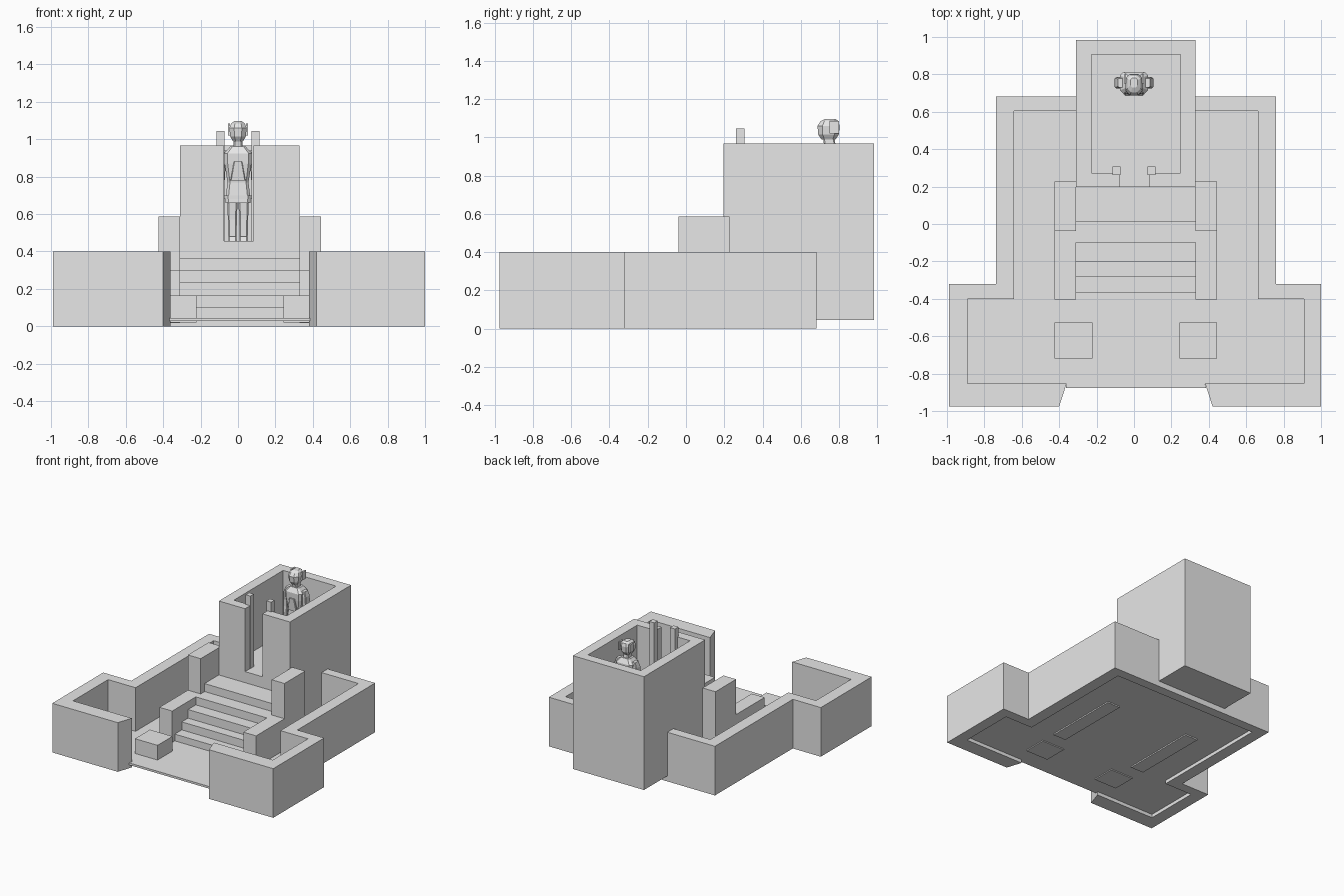
import bpy, bmesh
from mathutils import Vector

if "Cube" in bpy.data.objects:
    bpy.data.objects.remove(bpy.data.objects["Cube"], do_unlink=True)

stone = bpy.data.materials.new("plain_grey")
stone.use_nodes = True
GREY = (0.8, 0.8, 0.8, 1)
stone.diffuse_color = GREY
stone.node_tree.nodes["Principled BSDF"].inputs["Base Color"].default_value = GREY

CX = 0.01   # symmetry line of the building


def finish(name, bm):
    bmesh.ops.recalc_face_normals(bm, faces=bm.faces)
    mesh = bpy.data.meshes.new(name)
    bm.to_mesh(mesh)
    bm.free()
    mesh.materials.append(stone)
    obj = bpy.data.objects.new(name, mesh)
    bpy.context.collection.objects.link(obj)
    return obj


def prism(name, outline, lo, hi, axis="z"):
    """Extrude a closed outline along z (xy outline) or x (yz outline)."""
    bm = bmesh.new()
    place = (lambda a, b: (a, b, lo)) if axis == "z" else (lambda a, b: (lo, a, b))
    face = bm.faces.new([bm.verts.new(place(a, b)) for a, b in outline])
    new = bmesh.ops.extrude_face_region(bm, geom=[face])["geom"]
    move = Vector((0, 0, hi - lo)) if axis == "z" else Vector((hi - lo, 0, 0))
    bmesh.ops.translate(bm, vec=move, verts=[v for v in new if isinstance(v, bmesh.types.BMVert)])
    return finish(name, bm)


def box(name, x, y, z):
    return prism(name, [(x[0], y[0]), (x[1], y[0]), (x[1], y[1]), (x[0], y[1])], *z)


def loft(name, rings, cut=0.3):
    """Skin chamfered rectangles given as (x, y, z, half width, half depth)."""
    bm = bmesh.new()
    loops = []
    for x, y, z, w, d in rings:
        c = cut * min(w, d)
        corner = [(w, c - d), (w, d - c), (w - c, d), (c - w, d),
                  (-w, d - c), (-w, c - d), (c - w, -d), (w - c, -d)]
        loops.append([bm.verts.new((x + a, y + b, z)) for a, b in corner])
    for low, high in zip(loops, loops[1:]):
        for i in range(8):
            j = (i + 1) % 8
            bm.faces.new((low[i], low[j], high[j], high[i]))
    bm.faces.new(loops[0])
    bm.faces.new(loops[-1])
    return finish(name, bm)


def mirrored(half):
    """Close a left-hand half outline across the symmetry line."""
    return [(CX - a, b) for a, b in half] + [(CX + a, b) for a, b in reversed(half)]


# Courtyard wall with a flared entrance
outer = [(0.41, -0.975), (1.0, -0.975), (1.0, -0.32), (0.748, -0.32), (0.748, 0.682)]
inner = [(0.37, -0.852), (0.9, -0.852), (0.9, -0.40), (0.652, -0.40), (0.652, 0.604)]


def side(points, s):
    # the wings end at the overall width on both sides
    return [(max(-1, min(1, CX + s * a)), b) for a, b in points]


wall = side(outer, -1) + side(outer[::-1], 1) + side(inner, 1) + side(inner[::-1], -1)
prism("courtyard_wall", wall, 0, 0.4)

# Courtyard floor
prism("courtyard_floor", mirrored([(0.375, -0.878)] + inner), 0.028, 0.045)

# Keep tower, hollowed out with an open doorway
keep = box("keep_tower", (CX - 0.32, CX + 0.32), (0.197, 0.983), (0.045, 0.967))
room = mirrored([(0.078, 0.1), (0.078, 0.273), (0.238, 0.273), (0.238, 0.907)])
room = [(a - 0.006 if abs(a - CX) < 0.1 else a, b) for a, b in room]
cutter = prism("keep_cutter", room, 0.455, 1.2)
cutter.hide_render = True
cutter.hide_viewport = True
cutter.display_type = "WIRE"
hollow = keep.modifiers.new("hollow", "BOOLEAN")
hollow.operation = "DIFFERENCE"
hollow.solver = "EXACT"
hollow.object = cutter
bpy.context.view_layer.objects.active = keep
bpy.ops.object.modifier_apply(modifier="hollow")
bpy.data.objects.remove(cutter, do_unlink=True)

# Staircase from one stepped profile
fronts = [-0.37, -0.28, -0.20, -0.10, 0.013]
heights = [0.10, 0.165, 0.235, 0.30, 0.365]
profile = [(0.2, 0.03), (fronts[0], 0.03)]
for i, (y, z) in enumerate(zip(fronts, heights)):
    profile.append((y, z))
    profile.append((fronts[i + 1] if i < 4 else 0.2, z))
prism("staircase", profile, CX - 0.32, CX + 0.32, axis="x")

for name, s in (("right", -1), ("left", 1)):
    def span(a, b, c=CX):
        return tuple(sorted((c + s * a, c + s * b)))

    # Stair cheeks: low front, tall pier behind
    cheek = [(-0.403, 0.018), (0.228, 0.018), (0.228, 0.587), (-0.038, 0.587),
             (-0.038, 0.30), (-0.403, 0.30)]
    prism(name + "_stair_cheek", cheek, *span(0.32, 0.435), axis="x")
    # Courtyard plinth and door post
    box(name + "_plinth", span(0.232, 0.435), (-0.718, -0.526), (0.02, 0.165))
    box(name + "_door_post", span(0.072, 0.115, 0), (0.262, 0.307), (0.455, 1.045))

# Standing figure
FY = 0.755
for name, s in (("right", -1), ("left", 1)):
    loft(name + "_leg", [(s * 0.03, FY, 0.455, 0.022, 0.035), (s * 0.03, FY, 0.48, 0.022, 0.03),
                         (s * 0.03, FY, 0.57, 0.024, 0.03), (s * 0.03, FY, 0.68, 0.028, 0.038)])
    loft(name + "_foot", [(s * 0.03, FY - 0.02, 0.455, 0.024, 0.048),
                          (s * 0.03, FY - 0.01, 0.48, 0.022, 0.036)])
    loft(name + "_arm", [(s * 0.085, FY - 0.01, 0.68, 0.014, 0.02), (s * 0.088, FY, 0.78, 0.017, 0.025),
                         (s * 0.082, FY, 0.90, 0.018, 0.03), (s * 0.07, FY, 0.94, 0.016, 0.024)])
    box(name + "_ear_guard", tuple(sorted((s * 0.042, s * 0.054))), (0.75, 0.80), (1.02, 1.085))

loft("tunic", [(0, FY, 0.66, 0.068, 0.052), (0, FY, 0.69, 0.066, 0.05), (0, FY, 0.77, 0.056, 0.044),
               (0, FY, 0.87, 0.072, 0.056), (0, FY, 0.925, 0.074, 0.058), (0, FY, 0.962, 0.04, 0.036)])
loft("belt", [(0, FY, 0.68, 0.071, 0.056), (0, FY, 0.70, 0.071, 0.056)])
loft("chest_panel", [(0, FY - 0.048, 0.78, 0.04, 0.012), (0, FY - 0.055, 0.88, 0.022, 0.012)])
loft("neck", [(0, FY, 0.94, 0.025, 0.03), (0, FY - 0.01, 1.0, 0.022, 0.03)])
loft("head", [(0, FY - 0.01, 0.988, 0.026, 0.036), (0, FY - 0.01, 1.015, 0.042, 0.054),
              (0, FY - 0.01, 1.06, 0.046, 0.058), (0, FY - 0.005, 1.085, 0.036, 0.046),
              (0, FY, 1.097, 0.02, 0.026)], cut=0.55)
